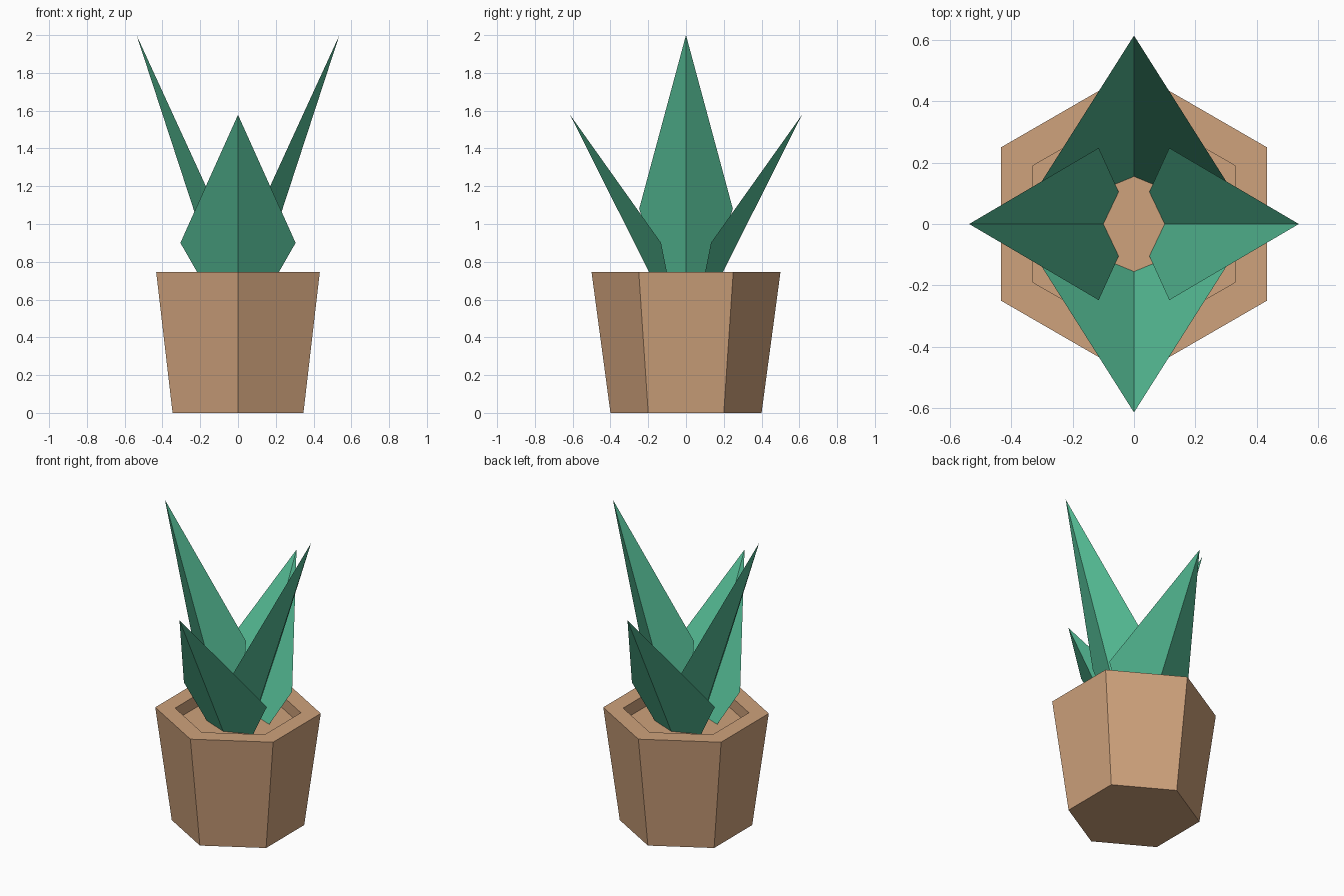
import bpy
import math

if "Cube" in bpy.data.objects:
    bpy.data.objects.remove(bpy.data.objects["Cube"])


def material(name, color):
    mat = bpy.data.materials.new(name)
    mat.diffuse_color = color
    mat.use_nodes = True
    mat.node_tree.nodes["Principled BSDF"].inputs["Base Color"].default_value = mat.diffuse_color
    return mat


def add_mesh(name, verts, faces, mat):
    mesh = bpy.data.meshes.new(name)
    mesh.from_pydata(verts, [], faces)
    mesh.materials.append(mat)
    obj = bpy.data.objects.new(name, mesh)
    bpy.context.collection.objects.link(obj)
    return obj


clay = material("clay", (0.62, 0.36, 0.2, 1))
green = material("leaf_green", (0.09, 0.5, 0.3, 1))

# Hexagonal pot: (radius, height) rings from the base, over the rim, to the inner floor
SIDES = 6
profile = [(0.4, 0), (0.5, 0.745), (0.38, 0.745), (0.38, 0.665)]
verts = []
for r, z in profile:
    for i in range(SIDES):
        a = math.pi / 2 + i * math.tau / SIDES
        verts.append((r * math.cos(a), r * math.sin(a), z))
faces = [tuple(reversed(range(SIDES)))]
for k in range(len(profile) - 1):
    for i in range(SIDES):
        j = (i + 1) % SIDES
        faces.append((k * SIDES + i, k * SIDES + j,
                      (k + 1) * SIDES + j, (k + 1) * SIDES + i))
faces.append(tuple(range(3 * SIDES, 4 * SIDES)))
add_mesh("pot", verts, faces, clay)


# Folded leaf blade leaning outward along +x; points are (out, half width, height)
def leaf(name, base, base_side, widest, tip, angle):
    (bs_x, bs_w, bs_z), (w_x, w_w, w_z) = base_side, widest
    pts = [base, (bs_x, bs_w, bs_z), (w_x, w_w, w_z), tip,
           (w_x, -w_w, w_z), (bs_x, -bs_w, bs_z)]
    c, s = math.cos(angle), math.sin(angle)
    pts = [(x * c - y * s, x * s + y * c, z) for x, y, z in pts]
    return add_mesh(name, pts, [(0, 3, 2, 1), (0, 5, 4, 3)], green)


# Tall side leaves
tall = ((0.1, 0, 0.665), (0.05, 0.105, 0.665), (0.115, 0.248, 1.08), (0.537, 0, 2.0))
leaf("right_leaf", *tall, 0)
leaf("left_leaf", *tall, math.pi)

# Short, wide front and back leaves
short = ((0.155, 0, 0.665), (0.085, 0.17, 0.665), (0.132, 0.305, 0.9), (0.614, 0, 1.578))
leaf("front_leaf", *short, -math.pi / 2)
leaf("back_leaf", *short, math.pi / 2)
